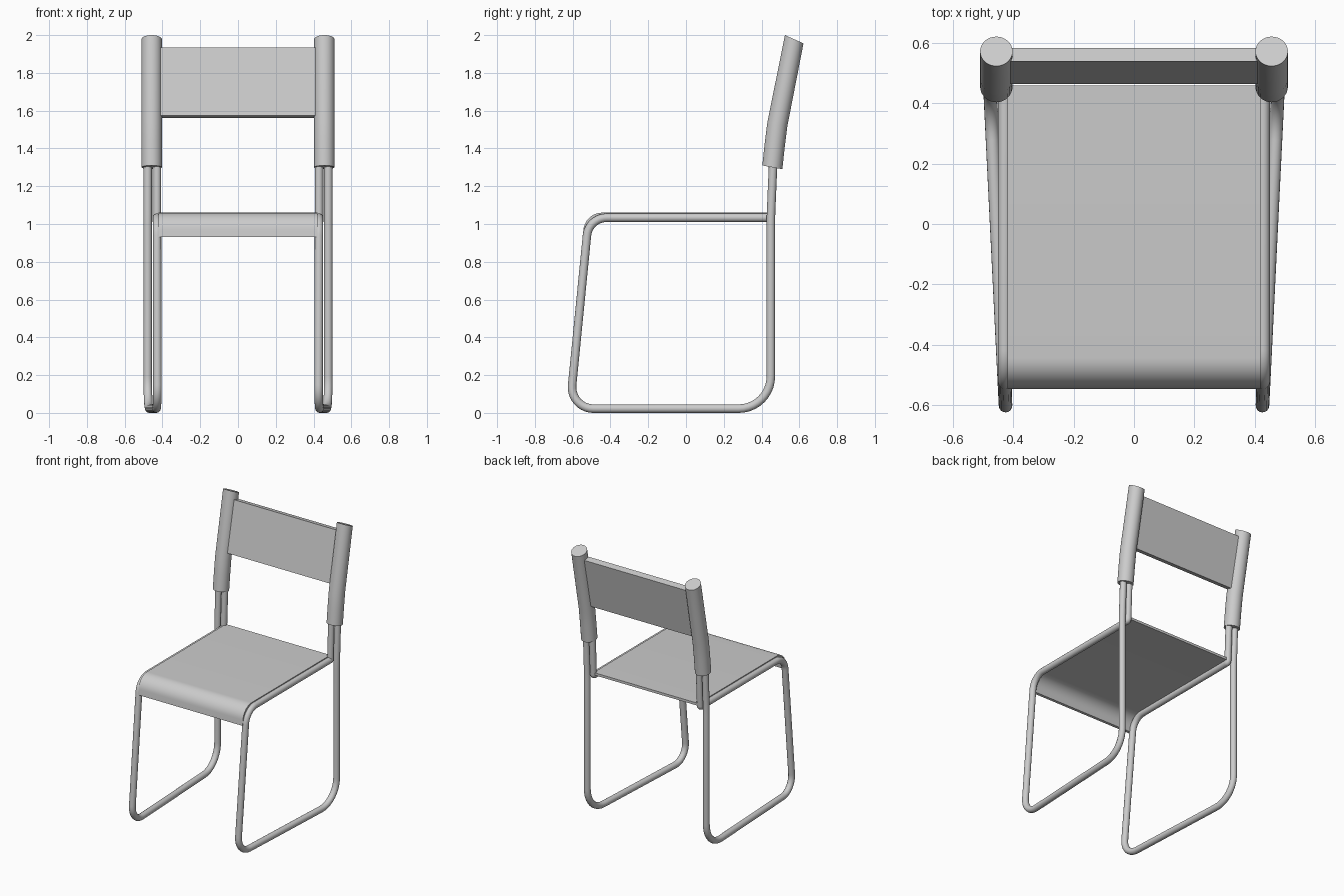
import bpy, bmesh, math
from mathutils import Vector

if "Cube" in bpy.data.objects:
    bpy.data.objects.remove(bpy.data.objects["Cube"])


def finish(obj, mirror=False):
    bpy.ops.object.select_all(action='DESELECT')
    obj.select_set(True)
    bpy.context.view_layer.objects.active = obj
    if obj.type == 'CURVE':
        bpy.ops.object.convert(target='MESH')
        obj = bpy.context.view_layer.objects.active
    bpy.ops.object.shade_smooth_by_angle(angle=math.radians(35))
    if mirror:
        mod = obj.modifiers.new("mirror", 'MIRROR')
        mod.use_mirror_merge = False
    return obj


def loft(name, rings, mirror=False):
    """Skin a list of equal-length point rings and cap both ends."""
    bm = bmesh.new()
    loops = [[bm.verts.new(p) for p in r] for r in rings]
    n = len(loops[0])
    for a, b in zip(loops, loops[1:]):
        for i in range(n):
            bm.faces.new((a[i], a[(i + 1) % n], b[(i + 1) % n], b[i]))
    bm.faces.new(loops[0])
    bm.faces.new(loops[-1])
    bmesh.ops.recalc_face_normals(bm, faces=bm.faces)
    me = bpy.data.meshes.new(name)
    bm.to_mesh(me)
    bm.free()
    obj = bpy.data.objects.new(name, me)
    bpy.context.collection.objects.link(obj)
    return finish(obj, mirror)


def fillet(prev, corner, nxt, t, steps=10):
    """Circular arc whose tangent points lie t away from the corner."""
    u, v = (prev - corner).normalized(), (nxt - corner).normalized()
    if t == 0:
        return [corner]
    half = u.angle(v) / 2
    r = t * math.tan(half)
    bis = (u + v).normalized()
    centre = corner + bis * (t / math.cos(half))
    a, b = corner + u * t - centre, corner + v * t - centre
    sweep = a.angle(b)
    return [centre + (a * math.sin((1 - k / steps) * sweep) + b * math.sin(k / steps * sweep))
            / math.sin(sweep) for k in range(steps + 1)]


def tube(name, corners, radius):
    pts = [Vector(c[:3]) for c in corners]
    path = [pts[0]]
    for i in range(1, len(pts) - 1):
        path += fillet(pts[i - 1], pts[i], pts[i + 1], corners[i][3])
    path.append(pts[-1])
    cu = bpy.data.curves.new(name, 'CURVE')
    cu.dimensions = '3D'
    cu.bevel_depth = radius
    cu.bevel_resolution = 6
    cu.use_fill_caps = True
    sp = cu.splines.new('POLY')
    sp.points.add(len(path) - 1)
    for p, co in zip(sp.points, path):
        p.co = (*co, 1)
    obj = bpy.data.objects.new(name, cu)
    bpy.context.collection.objects.link(obj)
    return finish(obj, True)


# Side frame: one bent tube per side (x, y, z, corner tangent length)
tube("side_frame", [
    (0.478, 0.463, 1.36, 0),
    (0.478, 0.449, 1.03, 0.05),
    (0.478, 0.449, 0.0225, 0.17),
    (0.426, -0.615, 0.0225, 0.125),
    (0.429, -0.515, 1.033, 0.095),
    (0.429, 0.449, 1.033, 0.012),
    (0.429, 0.463, 1.36, 0)], 0.0225)

# Back post sleeves: round tubes with slanted ends
stations = [(0.457, 1.30, 0.053, -0.010), (0.470, 1.42, 0.053, -0.010),
            (0.484, 1.53, 0.053, -0.010), (0.573, 1.978, 0.049, -0.022)]
rings = []
for cy, cz, dy, dz in stations:
    rings.append([(0.457 + 0.054 * math.cos(a), cy + dy * math.sin(a), cz + dz * math.sin(a))
                  for a in (2 * math.pi * i / 32 for i in range(32))])
loft("post_sleeve", rings, True)

# Backrest panel, leaning with the posts
panel = [(0.465, 1.575), (0.540, 1.935), (0.585, 1.925), (0.510, 1.562)]
loft("backrest", [[(x, y, z) for y, z in panel] for x in (-0.425, 0.425)])

# Seat sheet with a rolled front edge
top = [Vector((0, 0.46, 1.06))]
top += fillet(top[0], Vector((0, -0.534, 1.06)), Vector((0, -0.547, 0.93)), 0.09, 12)
top.append(Vector((0, -0.547, 0.93)))
th = 0.018
under = [Vector((0, 0.46, 1.06 - th))]
under += fillet(under[0], Vector((0, -0.534 + th, 1.06 - th)),
                Vector((0, -0.547 + th, 0.932)), 0.075, 12)
under.append(Vector((0, -0.547 + th, 0.932)))
outline = top + under[::-1]
loft("seat", [[(x, p.y, p.z) for p in outline] for x in (-0.42, 0.42)])
